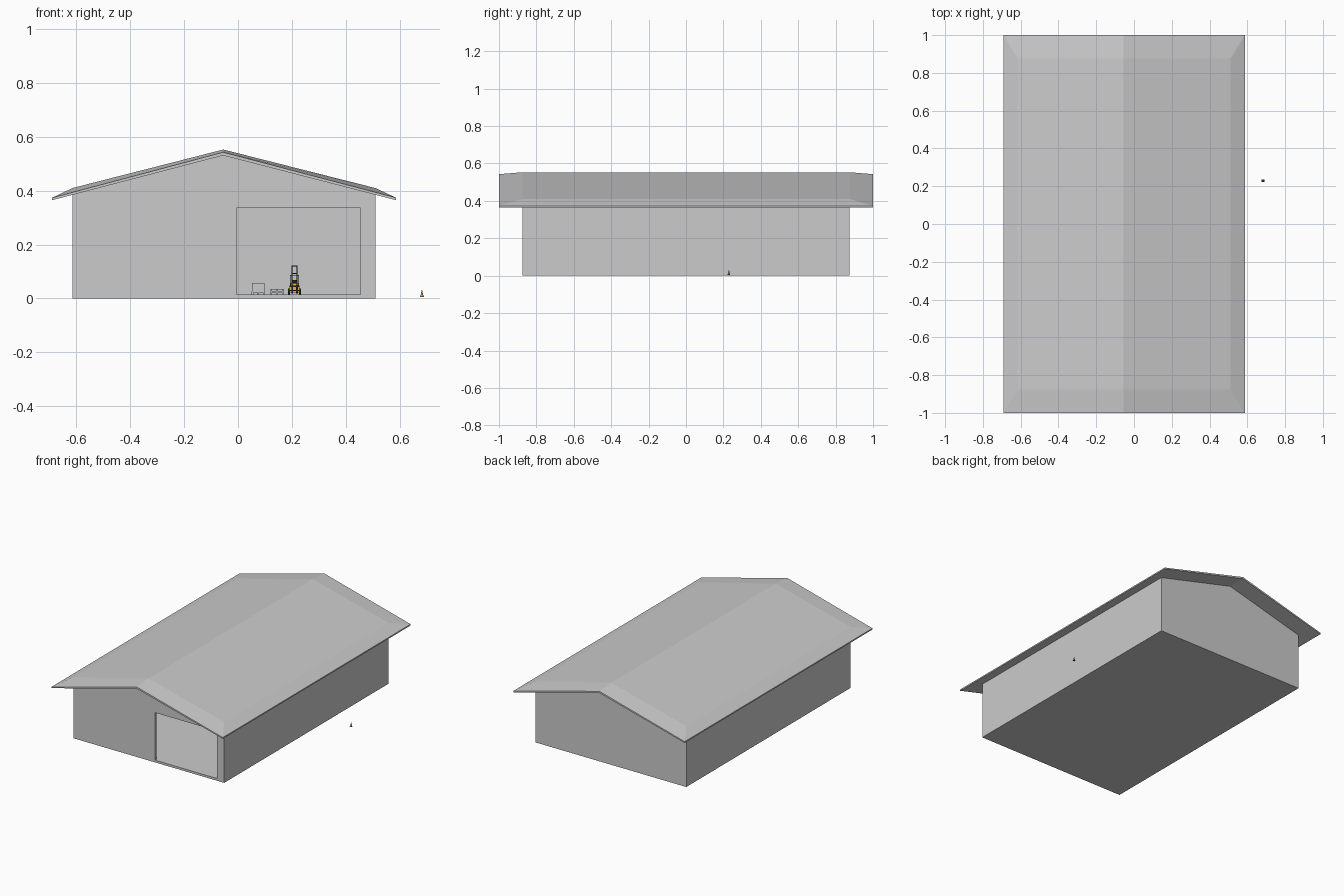
import bpy, bmesh, math

if "Cube" in bpy.data.objects:
    bpy.data.objects.remove(bpy.data.objects["Cube"])

RIDGE = -0.055


def material(name, rgb):
    m = bpy.data.materials.new(name)
    m.diffuse_color = (*rgb, 1)
    m.use_nodes = True
    m.node_tree.nodes["Principled BSDF"].inputs["Base Color"].default_value = m.diffuse_color
    return m


YELLOW = material("yellow", (0.85, 0.45, 0.03))
BLACK = material("black", (0.02, 0.02, 0.02))
ORANGE = material("orange", (0.85, 0.3, 0.05))


def finish(name, bm, mat=None):
    bmesh.ops.recalc_face_normals(bm, faces=bm.faces[:])
    me = bpy.data.meshes.new(name)
    bm.to_mesh(me)
    bm.free()
    ob = bpy.data.objects.new(name, me)
    bpy.context.collection.objects.link(ob)
    if mat:
        me.materials.append(mat)
    return ob


def box(name, x, y, z, mat=None):
    """Box from (min, max) ranges."""
    bm = bmesh.new()
    bmesh.ops.create_cube(bm, size=1)
    for v in bm.verts:
        v.co = [r[0] + (c + 0.5) * (r[1] - r[0]) for c, r in zip(v.co, (x, y, z))]
    return finish(name, bm, mat)


def prism(name, profile, y0, y1, mat=None):
    """Extrude an xz profile along y."""
    bm = bmesh.new()
    f = bm.faces.new([bm.verts.new((x, y0, z)) for x, z in profile])
    top = bmesh.ops.extrude_face_region(bm, geom=[f])["geom"]
    for v in top:
        if isinstance(v, bmesh.types.BMVert):
            v.co.y = y1
    return finish(name, bm, mat)


def cylinder(name, r0, r1, depth, loc, rot=(0, 0, 0), segs=16, mat=None):
    bm = bmesh.new()
    bmesh.ops.create_cone(bm, cap_ends=True, segments=segs, radius1=r0, radius2=r1, depth=depth)
    ob = finish(name, bm, mat)
    ob.location, ob.rotation_euler = loc, rot
    return ob


def cut(target, cutter):
    mod = target.modifiers.new("cut", "BOOLEAN")
    mod.object, mod.operation, mod.solver = cutter, "DIFFERENCE", "EXACT"
    bpy.context.view_layer.objects.active = target
    bpy.ops.object.modifier_apply(modifier=mod.name)
    bpy.data.objects.remove(cutter)


# Hollow hall: walls and floor slab, with the door opening cut in the front
def gable(x0, x1, base, eave, top):
    return [(x0, base), (x1, base), (x1, eave), (RIDGE, top), (x0, eave)]


walls = prism("walls", gable(-0.615, 0.51, 0, 0.387, 0.533), -0.875, 0.875)
cut(walls, prism("hall_cutter", gable(-0.60, 0.495, 0.015, 0.43, 0.60), -0.86, 0.86))
cut(walls, box("door_cutter", (-0.005, 0.455), (-0.95, -0.80), (0.015, 0.335)))

# Roof: underside, rim and raised inner panel as three rings of six points
bm = bmesh.new()


def ring(x0, x1, y, eave, top):
    pts = [(x0, -y, eave), (RIDGE, -y, top), (x1, -y, eave),
           (x1, y, eave), (RIDGE, y, top), (x0, y, eave)]
    return [bm.verts.new(p) for p in pts]


rings = [ring(-0.69, 0.587, 1, 0.365, 0.531),
         ring(-0.69, 0.587, 1, 0.374, 0.543),
         ring(-0.615, 0.51, 0.875, 0.41, 0.553)]
for a, b in zip(rings, rings[1:]):
    for i in range(6):
        j = (i + 1) % 6
        bm.faces.new((a[i], a[j], b[j], b[i]))
for r in (rings[0], rings[2]):
    bm.faces.new((r[0], r[1], r[4], r[5]))
    bm.faces.new((r[1], r[2], r[3], r[4]))
finish("roof", bm)


# Pallets: deck boards on three runners
def pallet(name, x, y, z=0.015, w=0.05):
    for i in range(3):
        rx = x - w / 2 + i * (w - 0.007) / 2
        box(f"{name}_runner", (rx, rx + 0.007), (y - w / 2, y + w / 2), (z, z + 0.007))
    for i in range(5):
        by = y - w / 2 + i * (w - 0.008) / 4
        box(f"{name}_board", (x - w / 2, x + w / 2), (by, by + 0.008), (z + 0.007, z + 0.010))


pallet("loaded_pallet", 0.075, 0.0)
box("crate", (0.052, 0.098), (-0.023, 0.023), (0.025, 0.058))
pallet("lower_pallet", 0.145, 0.0)
pallet("upper_pallet", 0.145, 0.0, 0.026)

# Forklift facing the door
cx, cy, f = 0.21, 0.03, 0.015
box("forklift_chassis", (cx - 0.018, cx + 0.018), (cy - 0.035, cy + 0.045), (f + 0.008, f + 0.028), YELLOW)
box("forklift_counterweight", (cx - 0.017, cx + 0.017), (cy + 0.015, cy + 0.05), (f + 0.028, f + 0.042), YELLOW)
box("forklift_seat", (cx - 0.008, cx + 0.008), (cy - 0.005, cy + 0.012), (f + 0.028, f + 0.036), BLACK)
box("forklift_seat_back", (cx - 0.008, cx + 0.008), (cy + 0.009, cy + 0.013), (f + 0.036, f + 0.054), BLACK)
box("forklift_dashboard", (cx - 0.014, cx + 0.014), (cy - 0.035, cy - 0.025), (f + 0.028, f + 0.042), YELLOW)
for s in (-1, 1):
    for y, r in ((cy - 0.025, 0.011), (cy + 0.033, 0.009)):
        cylinder("forklift_wheel", r, r, 0.008, (cx + s * 0.020, y, f + r),
                 (0, math.pi / 2, 0), 20, BLACK)
    px = cx + s * 0.014
    for y in (cy - 0.031, cy + 0.03):
        box("forklift_guard_post", (px - 0.0015, px + 0.0015), (y - 0.0015, y + 0.0015),
            (f + 0.028, f + 0.072), BLACK)
    mx = cx + s * 0.009
    box("forklift_mast_rail", (mx - 0.002, mx + 0.002), (cy - 0.044, cy - 0.038), (f + 0.004, f + 0.107), BLACK)
    box("forklift_fork", (mx - 0.003, mx + 0.003), (cy - 0.09, cy - 0.046), (f + 0.004, f + 0.006), BLACK)
    box("forklift_fork_shank", (mx - 0.003, mx + 0.003), (cy - 0.049, cy - 0.046), (f + 0.004, f + 0.035), BLACK)
box("forklift_guard_roof", (cx - 0.016, cx + 0.016), (cy - 0.033, cy + 0.032), (f + 0.070, f + 0.073), BLACK)
for z in (0.04, 0.075, 0.103):
    box("forklift_mast_bar", (cx - 0.009, cx + 0.009), (cy - 0.042, cy - 0.039), (f + z, f + z + 0.004), BLACK)
for z in (0.012, 0.028):
    box("forklift_carriage_bar", (cx - 0.018, cx + 0.018), (cy - 0.046, cy - 0.043), (f + z, f + z + 0.005), BLACK)

# Traffic cone outside the hall
box("cone_base", (0.676, 0.69), (0.222, 0.236), (0.005, 0.007), BLACK)
for z0, z1, r0, r1, mat in ((0.007, 0.014, 0.006, 0.0045, ORANGE), (0.014, 0.020, 0.0045, 0.0032, None),
                            (0.020, 0.031, 0.0032, 0.001, ORANGE)):
    cylinder("cone_section", r0, r1, z1 - z0, (0.683, 0.229, (z0 + z1) / 2), mat=mat)
